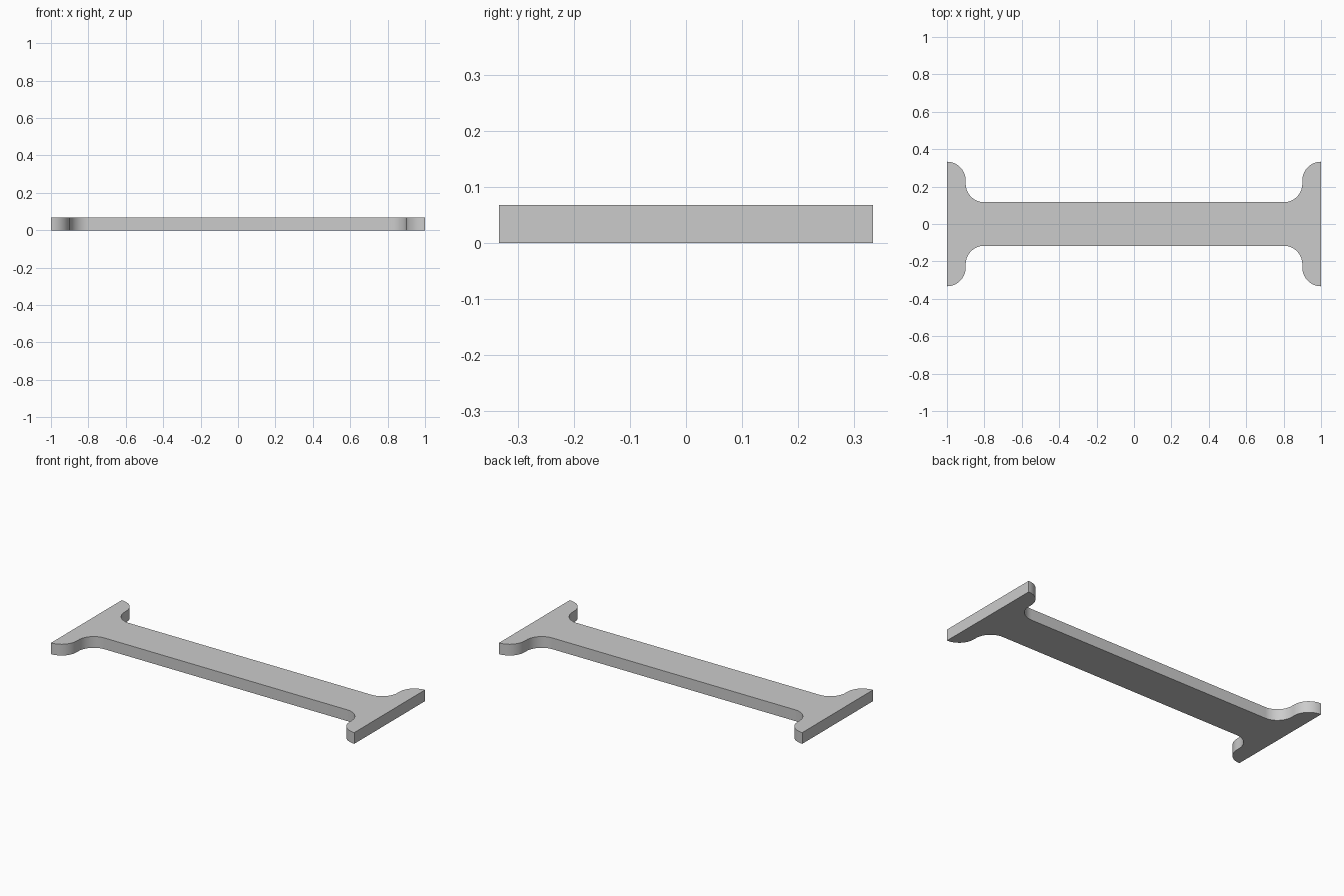
import bpy, bmesh
from math import cos, sin, pi, radians

cube = bpy.data.objects.get("Cube")
if cube:
    bpy.data.objects.remove(cube, do_unlink=True)

HALF_LENGTH, HALF_WIDTH, HEIGHT, R = 1.0, 0.333, 0.067, 0.1
STEPS = 16

grey = bpy.data.materials.new("light grey")
grey.use_nodes = True
colour = (0.6, 0.6, 0.6, 1)
grey.diffuse_color = colour
grey.node_tree.nodes["Principled BSDF"].inputs["Base Color"].default_value = colour


def arc(cx, cy, start, end):
    angles = [start + (end - start) * i / STEPS for i in range(STEPS + 1)]
    return [(cx + R * cos(a), cy + R * sin(a)) for a in angles]


# One quarter of the outline: concave fillet, then rounded flange tip
bar_half = HALF_WIDTH - 2 * R - 0.0167
quarter = arc(HALF_LENGTH - 2 * R, bar_half + R, -pi / 2, 0)
quarter += arc(HALF_LENGTH, HALF_WIDTH - R, pi, pi / 2)

# Mirror the quarter into a closed outline
right_end = [(x, -y) for x, y in quarter] + quarter[::-1]
outline = right_end + [(-x, -y) for x, y in right_end]

# Extrude the outline into a flat plate
bm = bmesh.new()
base = bm.faces.new([bm.verts.new((x, y, 0)) for x, y in outline])
top = bmesh.ops.extrude_face_region(bm, geom=[base], use_keep_orig=True)["geom"]
bmesh.ops.translate(bm, vec=(0, 0, HEIGHT),
                    verts=[v for v in top if isinstance(v, bmesh.types.BMVert)])
bmesh.ops.recalc_face_normals(bm, faces=bm.faces)

mesh = bpy.data.meshes.new("flanged_bar")
bm.to_mesh(mesh)
bm.free()
mesh.materials.append(grey)
bar = bpy.data.objects.new("flanged_bar", mesh)
bpy.context.collection.objects.link(bar)

# Smooth rounded sides, sharp rims
bpy.context.view_layer.objects.active = bar
bar.select_set(True)
bpy.ops.object.shade_smooth_by_angle(angle=radians(30))
